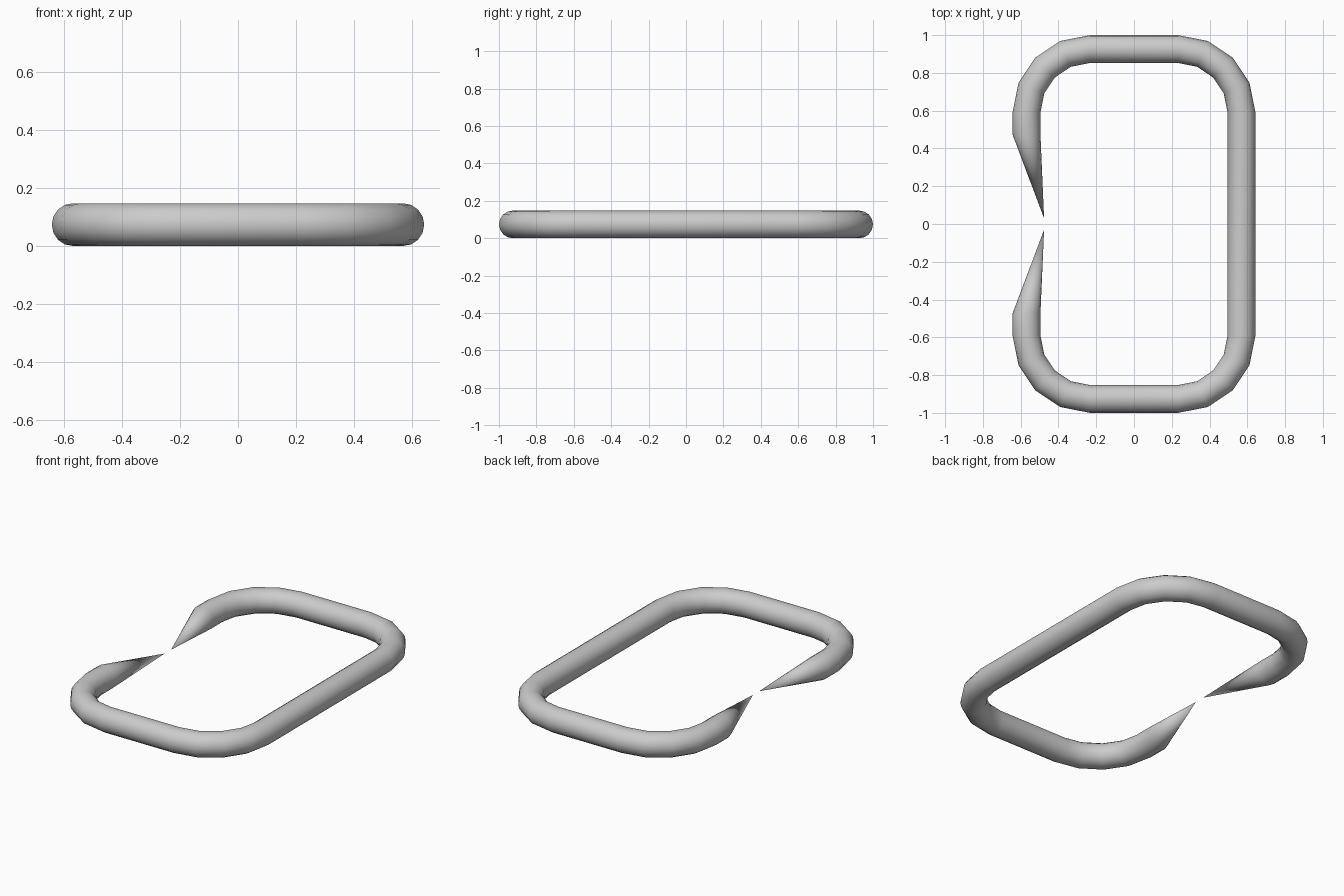
import bpy, bmesh, math
from mathutils import Vector

if "Cube" in bpy.data.objects:
    bpy.data.objects.remove(bpy.data.objects["Cube"])

TUBE = 0.0738        # tube radius
CX, CY = 0.234, 0.591  # corner arc centres
BEND = 0.335         # corner bend radius
SIDES = 16
STEPS = 4            # segments per corner

# centre line as (point, outward direction), running from one open end round to the other
path = [(Vector((-CX - BEND, 0.473, TUBE)), Vector((-1, 0, 0)))]
for sx, sy, start in ((-1, 1, 180), (1, 1, 90), (1, -1, 0), (-1, -1, -90)):
    for i in range(STEPS + 1):
        a = math.radians(start - 90 * i / STEPS)
        out = Vector((math.cos(a), math.sin(a), 0))
        path.append((Vector((sx * CX, sy * CY, TUBE)) + out * BEND, out))
path.append((Vector((-CX - BEND, -0.473, TUBE)), Vector((-1, 0, 0))))

# sweep a round section along the path
bm = bmesh.new()
rings = []
for p, out in path:
    ring = []
    for k in range(SIDES):
        t = 2 * math.pi * k / SIDES
        ring.append(bm.verts.new(p + out * (TUBE * math.cos(t)) + Vector((0, 0, TUBE * math.sin(t)))))
    rings.append(ring)
for r0, r1 in zip(rings, rings[1:]):
    for k in range(SIDES):
        n = (k + 1) % SIDES
        bm.faces.new((r0[k], r0[n], r1[n], r1[k]))

# pointed ends, set towards the inside of the link
for ring, y in ((rings[0], 0.03), (rings[-1], -0.03)):
    tip = bm.verts.new((-0.476, y, TUBE))
    for k in range(SIDES):
        bm.faces.new((ring[k], ring[(k + 1) % SIDES], tip))

bmesh.ops.recalc_face_normals(bm, faces=bm.faces)
mesh = bpy.data.meshes.new("open_link")
bm.to_mesh(mesh)
bm.free()
link = bpy.data.objects.new("open_link", mesh)
bpy.context.collection.objects.link(link)
bpy.context.view_layer.objects.active = link
link.select_set(True)
bpy.ops.object.shade_smooth_by_angle(angle=math.radians(50))
